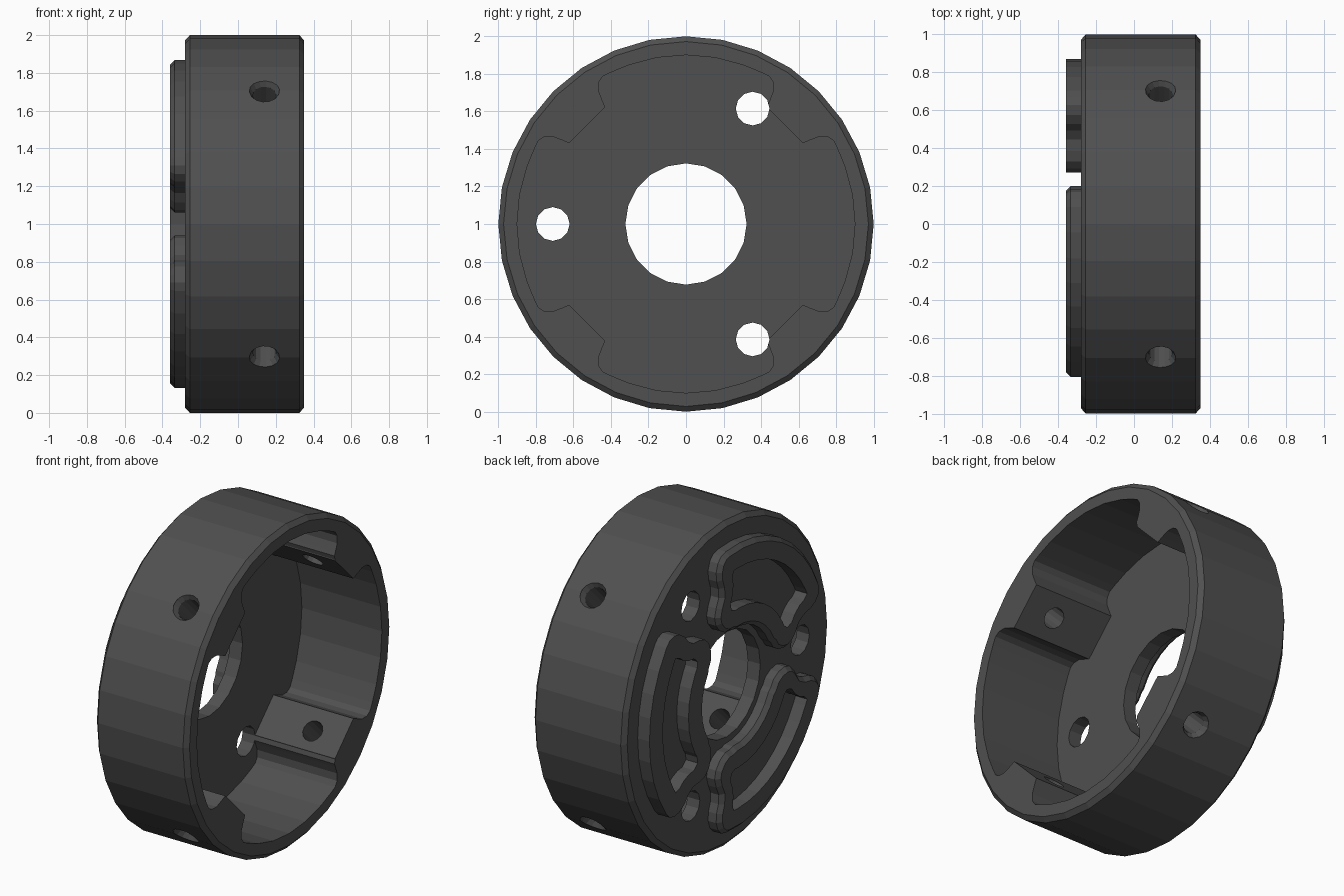
import bpy, bmesh
from math import sin, cos, pi, radians, atan2, degrees
from mathutils import Vector, Matrix

if "Cube" in bpy.data.objects:
    bpy.data.objects.remove(bpy.data.objects["Cube"])

mat = bpy.data.materials.new("dark_grey")
mat.diffuse_color = (0.08, 0.08, 0.08, 1)
mat.use_nodes = True
mat.node_tree.nodes["Principled BSDF"].inputs["Base Color"].default_value = mat.diffuse_color
C = Vector((0, 0, 1))  # the disc axis runs along x through this point


def loft(name, rings, matrix=Matrix()):
    """Rings are (x, [(y, z), ...]) sections; joins them and caps the ends."""
    bm = bmesh.new()
    loops = [[bm.verts.new(matrix @ Vector((x, y, z))) for y, z in pts] for x, pts in rings]
    n = len(loops[0])
    for a, b in zip(loops, loops[1:]):
        for i in range(n):
            bm.faces.new((a[i], a[(i + 1) % n], b[(i + 1) % n], b[i]))
    bm.faces.new(loops[0][::-1])
    bm.faces.new(loops[-1])
    bmesh.ops.recalc_face_normals(bm, faces=bm.faces)
    me = bpy.data.meshes.new(name)
    bm.to_mesh(me)
    bm.free()
    me.materials.append(mat)
    ob = bpy.data.objects.new(name, me)
    bpy.context.collection.objects.link(ob)
    return ob


def circle(r, n, cy=0.0, cz=0.0):
    return [(cy + r * sin(2 * pi * i / n), cz + r * cos(2 * pi * i / n)) for i in range(n)]


def local(u, v, deg):
    """Radial / tangential coordinates at an angle to (y, z)."""
    a = radians(deg)
    return (u * cos(a) - v * sin(a), u * sin(a) + v * cos(a))


def arc(r, a0, a1, n):
    return [local(r, 0, a0 + (a1 - a0) * i / n) for i in range(n + 1)]


def cut(target, cutter):
    mod = target.modifiers.new("cut", 'BOOLEAN')
    mod.operation = 'DIFFERENCE'
    mod.solver = 'EXACT'
    mod.object = cutter
    cutter.hide_render = True
    bpy.context.view_layer.objects.active = target
    bpy.ops.object.modifier_apply(modifier=mod.name)
    bpy.data.objects.remove(cutter)


def inset(pts, d):
    """Move each point of a counter-clockwise outline inwards by d."""
    out = []
    for i, p in enumerate(pts):
        a, b, c = Vector(pts[i - 1]), Vector(p), Vector(pts[(i + 1) % len(pts)])
        e, f = (b - a).normalized(), (c - b).normalized()
        n1, n2 = Vector((-e.y, e.x)), Vector((-f.y, f.x))
        m = (n1 + n2).normalized()
        out.append(tuple(b + m * d / max(0.6, m.dot(n1))))
    return out


up = Matrix.Translation(C)

# Housing: chamfered disc
housing = loft("housing", [(-0.28, circle(0.972, 32)), (-0.255, circle(1, 32)),
                           (0.325, circle(1, 32)), (0.35, circle(0.972, 32))], up)

# Cavity with four screw bosses left standing
half = [(0.745, 0.136), (0.785, 0.152), (0.83, 0.172), (0.862, 0.205),
        (0.87, 0.24), (0.855, 0.285)]
outline = []
for k in range(4):
    a = 45 + 90 * k
    outline += [local(u, -v, a) for u, v in reversed(half)]
    outline += [local(u, v, a) for u, v in half]
    outline += arc(0.9, a + 25, a + 65, 4)
cut(housing, loft("cavity_cutter", [(-0.195, outline), (0.5, outline)], up))

# Centre hole and three mounting holes
hole = circle(0.323, 20)
cut(housing, loft("centre_cutter", [(-0.5, hole), (0.5, hole)], up))
for a in (60, 180, 300):
    hole = circle(0.09, 12, *local(0.71, 0, a))
    cut(housing, loft("hole_cutter", [(-0.5, hole), (0.5, hole)], up))

# Countersunk radial screw holes through the bosses
for a in (45, 135, 225, 315):
    y, z = local(1, 0, a)
    turn = Vector((1, 0, 0)).rotation_difference(Vector((0, y, z))).to_matrix().to_4x4()
    m = Matrix.Translation((0.14, 0, 1)) @ turn
    cut(housing, loft("screw_cutter", [(0.6, circle(0.062, 14)), (0.965, circle(0.062, 14)),
                                       (0.995, circle(0.08, 14)), (1.1, circle(0.08, 14))], m))


def kidney(end, r_out, r_in, mid):
    """Closed outline: outer arc, shaped end near +60 deg, inner arc, mirrored end."""
    a_out = 60 - degrees(atan2(end[0][1], end[0][0])) - 3
    a_in = 60 - degrees(atan2(end[-1][1], end[-1][0])) - 4
    top = [local(u, -v, 60) for u, v in end]
    bottom = [(y, -z) for y, z in reversed([*top])]
    # rotate copies of the bottom end mirror the top end about the middle axis
    return (arc(r_out, -a_out, a_out, 8) + top
            + arc(r_in, a_in, -a_in, 6) + bottom)


# Raised kidney-shaped ridges on the back face
outer_end = [(0.807, 0.31), (0.795, 0.265), (0.76, 0.225), (0.71, 0.2), (0.655, 0.19),
             (0.605, 0.165), (0.57, 0.115), (0.53, 0.075), (0.48, 0.06), (0.42, 0.07),
             (0.37, 0.1), (0.345, 0.14)]
trough_end = [(0.665, 0.325), (0.635, 0.298), (0.59, 0.28), (0.545, 0.245), (0.515, 0.205),
              (0.47, 0.19), (0.44, 0.215)]
ridge_line = kidney(outer_end, 0.87, 0.36, 0)
trough_line = kidney(trough_end, 0.74, 0.49, 0)
for k, name in enumerate(("ridge_right", "ridge_top", "ridge_bottom")):
    m = up @ Matrix.Rotation(radians(120 * k), 4, 'X')
    rings = [(-0.27, ridge_line), (-0.36, ridge_line)]
    if k:
        rings = [(-0.27, ridge_line), (-0.335, ridge_line), (-0.36, inset(ridge_line, 0.025))]
    ridge = loft(name, rings, m)
    cut(ridge, loft("trough_cutter", [(-0.5, trough_line), (-0.2, trough_line)], m))
